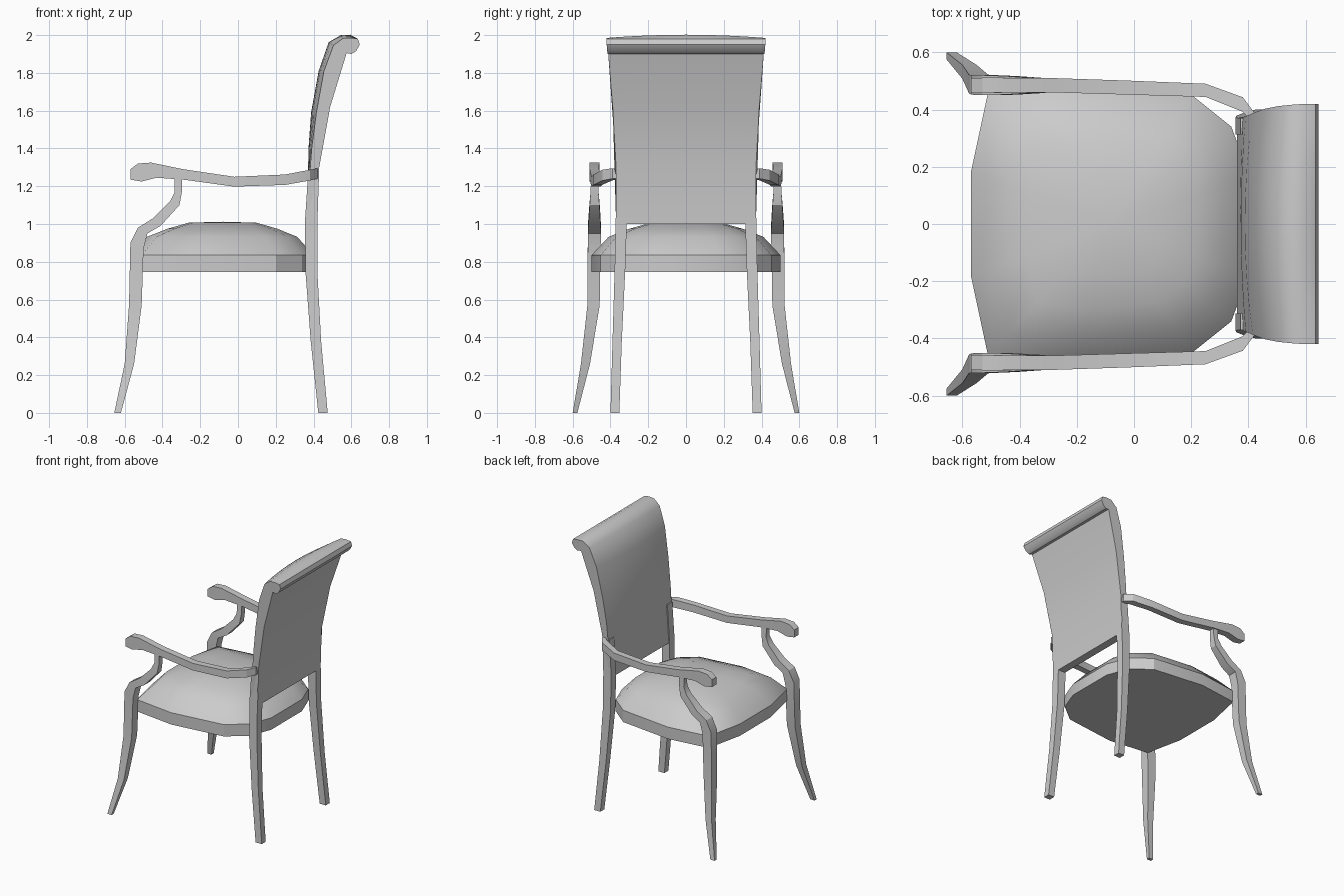
import bpy
import bmesh
import math

default_cube = bpy.data.objects.get("Cube")
if default_cube:
    bpy.data.objects.remove(default_cube, do_unlink=True)

# One plain colour for the whole chair
grey = bpy.data.materials.new("plain grey")
grey.use_nodes = True
colour = (0.6, 0.6, 0.6, 1)
grey.diffuse_color = colour
grey.node_tree.nodes["Principled BSDF"].inputs["Base Color"].default_value = colour


def finish(name, bm, angle):
    """Turn a bmesh into a named, shaded object."""
    bmesh.ops.recalc_face_normals(bm, faces=bm.faces[:])
    mesh = bpy.data.meshes.new(name)
    bm.to_mesh(mesh)
    bm.free()
    mesh.materials.append(grey)
    obj = bpy.data.objects.new(name, mesh)
    bpy.context.collection.objects.link(obj)
    bpy.ops.object.select_all(action="DESELECT")
    obj.select_set(True)
    bpy.context.view_layer.objects.active = obj
    bpy.ops.object.shade_smooth_by_angle(angle=math.radians(angle))
    return obj


def loft(bm, rings, caps=True):
    """Join closed rings of points with quads."""
    loops = [[bm.verts.new(point) for point in ring] for ring in rings]
    count = len(loops[0])
    for lower, upper in zip(loops, loops[1:]):
        for i in range(count):
            j = (i + 1) % count
            bm.faces.new((lower[i], lower[j], upper[j], upper[i]))
    if caps:
        bm.faces.new(loops[0])
        bm.faces.new(loops[-1])
    return loops


def bar_pair(name, stations, angle=30):
    """Square bar through stations (xa, za, xb, zb, inner y, outer y), on both sides."""
    for side, sign in (("left", 1), ("right", -1)):
        bm = bmesh.new()
        rings = []
        for xa, za, xb, zb, inner, outer in stations:
            rings.append([(xa, sign * inner, za), (xa, sign * outer, za),
                          (xb, sign * outer, zb), (xb, sign * inner, zb)])
        loft(bm, rings)
        finish(side + "_" + name, bm, angle)


# Front legs, sweeping up into the curved arm posts
bar_pair("front_leg_and_arm_post", [
    (-.655, 0, -.62, 0, .575, .6),
    (-.6, .26, -.55, .26, .508, .556),
    (-.577, .57, -.51, .57, .457, .522),
    (-.57, .9, -.5, .87, .452, .52),
    (-.53, .98, -.48, .95, .45, .52),
    (-.45, 1.03, -.41, .99, .452, .517),
    (-.36, 1.12, -.31, 1.1, .458, .51),
    (-.335, 1.17, -.297, 1.17, .463, .505),
    (-.335, 1.25, -.295, 1.25, .467, .503),
])

# Armrests with a scrolled hand grip, turning in to the back
bar_pair("armrest", [
    (-.57, 1.29, -.57, 1.235, .458, .51),
    (-.53, 1.32, -.51, 1.225, .458, .511),
    (-.46, 1.325, -.43, 1.245, .459, .511),
    (-.29, 1.29, -.29, 1.235, .46, .51),
    (-.02, 1.25, -.02, 1.198, .452, .501),
    (.25, 1.262, .25, 1.207, .444, .49),
    (.38, 1.287, .38, 1.23, .392, .443),
    (.42, 1.295, .42, 1.24, .35, .39),
])

# Back legs, rising behind the seat to the back panel
bar_pair("back_leg", [
    (.425, 0, .475, 0, .353, .4),
    (.385, .38, .44, .38, .34, .389),
    (.357, .75, .42, .75, .322, .378),
    (.355, 1.02, .42, 1.02, .313, .372),
    (.372, 1.28, .425, 1.28, .313, .37),
])

# Seat: one half of the outline, mirrored to make the full one
half = [(-.57, .18), (-.51, .46), (-.2, .5), (.2, .452), (.34, .34), (.4, .18)]
outline = half + [(x, -y) for x, y in reversed(half)]
middle = -.08


def seat_ring(scale, z):
    return [(middle + (x - middle) * scale, y * scale, z) for x, y in outline]


rim = .835
bm = bmesh.new()
loft(bm, [seat_ring(1, .747), seat_ring(1, rim)])
finish("seat_frame", bm, 30)

bm = bmesh.new()
loops = loft(bm, [seat_ring(1, rim), seat_ring(.82, .932), seat_ring(.6, .975),
                  seat_ring(.37, 1.007)], caps=False)
top = bm.verts.new((middle, 0, 1.012))
for i, vert in enumerate(loops[-1]):
    bm.faces.new((loops[-1][i - 1], vert, top))
finish("seat_cushion", bm, 50)

# Back panel: side profile (x, z, half width, forward bulge) swept across the width
profile = [
    (.42, 1, .37, 0), (.43, 1.3, .37, 0), (.488, 1.62, .388, 0), (.575, 1.905, .412, 0),
    (.6, 1.9, .415, 0), (.625, 1.915, .417, 0), (.645, 1.95, .42, 0),
    (.635, 1.98, .42, 0), (.6, 1.985, .42, .2), (.555, 1.983, .417, .4),
    (.505, 1.945, .412, .9), (.455, 1.81, .402, 1), (.415, 1.59, .387, 1),
    (.39, 1.4, .376, .6), (.375, 1.2, .37, .2), (.36, 1, .37, 0),
]
bulge_depth = .028
bulge_lift = .017
bm = bmesh.new()
rings = []
steps = 8
for step in range(steps + 1):
    across = 2 * step / steps - 1
    crown = 1 - across ** 2
    rings.append([(x - bulge_depth * crown * bulge, across * width,
                   z + bulge_lift * crown * (bulge > 0 and z > 1.9))
                  for x, z, width, bulge in profile])
loft(bm, rings)
finish("back_panel", bm, 40)
